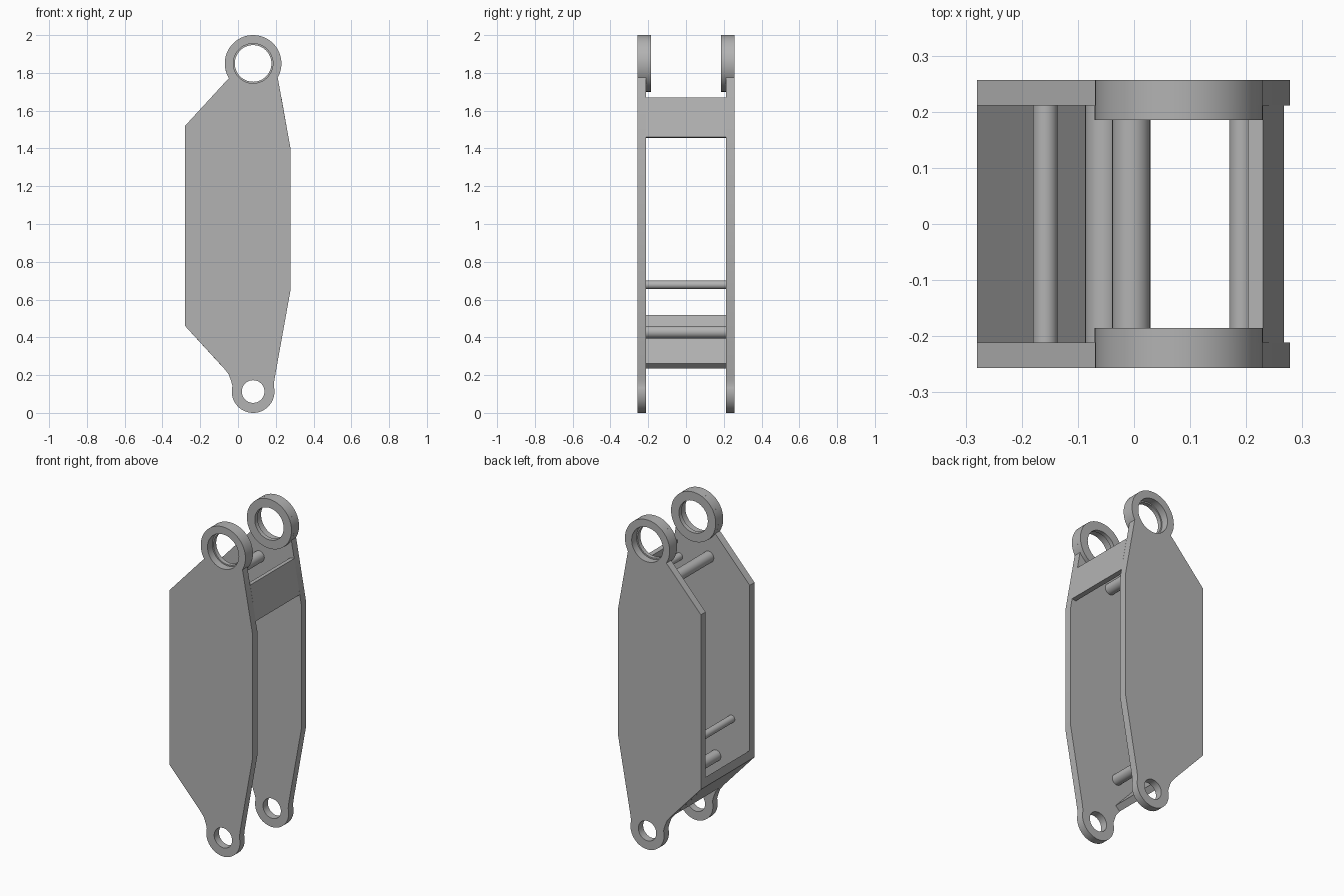
import bpy, bmesh, math
from mathutils import Matrix

cube = bpy.data.objects.get("Cube")
if cube:
    bpy.data.objects.remove(cube, do_unlink=True)

steel = bpy.data.materials.new("grey_metal")
steel.use_nodes = True
grey = (0.45, 0.45, 0.45, 1)
steel.diffuse_color = grey
steel.node_tree.nodes["Principled BSDF"].inputs["Base Color"].default_value = grey


def arc(cx, cz, r, a0=0, a1=360, n=48):
    """Points along an arc; a full circle leaves out the repeated end."""
    last = n if a1 - a0 == 360 else n + 1
    angles = [math.radians(a0 + (a1 - a0) * i / n) for i in range(last)]
    return [(cx + r * math.cos(a), cz + r * math.sin(a)) for a in angles]


def prism(name, loops, y0, y1):
    """Extrude x-z loops (outline, then holes) from y0 to y1."""
    curve = bpy.data.curves.new(name, "CURVE")
    curve.dimensions = "2D"
    curve.fill_mode = "BOTH"
    curve.extrude = (y1 - y0) / 2
    for loop in loops:
        spline = curve.splines.new("POLY")
        spline.points.add(len(loop) - 1)
        for point, (x, z) in zip(spline.points, loop):
            point.co = (x, z, 0, 1)
        spline.use_cyclic_u = True
    temp = bpy.data.objects.new(name + "_curve", curve)
    bpy.context.collection.objects.link(temp)
    graph = bpy.context.evaluated_depsgraph_get()
    mesh = bpy.data.meshes.new_from_object(temp.evaluated_get(graph))
    bpy.data.objects.remove(temp, do_unlink=True)
    # stand the profile upright and weld the caps to the walls
    mesh.transform(Matrix.Translation((0, (y0 + y1) / 2, 0)) @ Matrix.Rotation(math.pi / 2, 4, "X"))
    bm = bmesh.new()
    bm.from_mesh(mesh)
    bmesh.ops.remove_doubles(bm, verts=bm.verts, dist=0.0001)
    bmesh.ops.recalc_face_normals(bm, faces=bm.faces)
    bm.to_mesh(mesh)
    bm.free()
    mesh.materials.clear()
    mesh.materials.append(steel)
    obj = bpy.data.objects.new(name, mesh)
    bpy.context.collection.objects.link(obj)
    bpy.ops.object.select_all(action="DESELECT")
    obj.select_set(True)
    bpy.context.view_layer.objects.active = obj
    bpy.ops.object.shade_smooth_by_angle(angle=math.radians(30))
    return obj


# Side plate outline: lower eye, straight flanks, upper eye
EYE_X, TOP_Z, LOW_Z = 0.08, 1.85, 0.113
INNER, OUTER = 0.211, 0.257
outline = [(-0.28, 1.52), (-0.28, 0.46), (-0.075, 0.237), (-0.05, 0.205), (-0.037, 0.17)]
outline += arc(EYE_X, LOW_Z, 0.113, 165, 375)
outline += [(0.192, 0.17), (0.197, 0.2), (0.278, 0.65), (0.278, 1.4), (0.213, 1.76)]
outline += arc(EYE_X, TOP_Z, 0.15, -30, 212)
outline += [(-0.055, 1.765)]
plate_loops = [outline, arc(EYE_X, TOP_Z, 0.105), arc(EYE_X, LOW_Z, 0.06)]
collar_loops = [arc(EYE_X, TOP_Z, 0.15), arc(EYE_X, TOP_Z, 0.097)]

for side, s in (("front", -1), ("back", 1)):
    prism(side + "_side_plate", plate_loops, *sorted((s * INNER, s * OUTER)))
    prism(side + "_upper_collar", collar_loops, *sorted((s * 0.185, s * INNER)))

# Sloping webs that join the two side plates
upper_web = [(0.267, 1.46), (0.23, 1.67), (0.203, 1.667), (0.24, 1.455)]
lower_web = [(-0.28, 0.46), (-0.074, 0.235), (-0.045, 0.262), (-0.28, 0.518)]
prism("upper_web", [upper_web], -INNER, INNER)
prism("lower_web", [lower_web], -INNER, INNER)

# Cross rods
rods = {
    "upper_thick_rod": (-0.005, 1.62, 0.034),
    "upper_thin_rod": (0.192, 1.57, 0.022),
    "lower_thick_rod": (-0.054, 0.428, 0.033),
    "lower_thin_rod": (-0.158, 0.678, 0.022),
}
for name, (x, z, r) in rods.items():
    prism(name, [arc(x, z, r, n=32)], -INNER, INNER)
